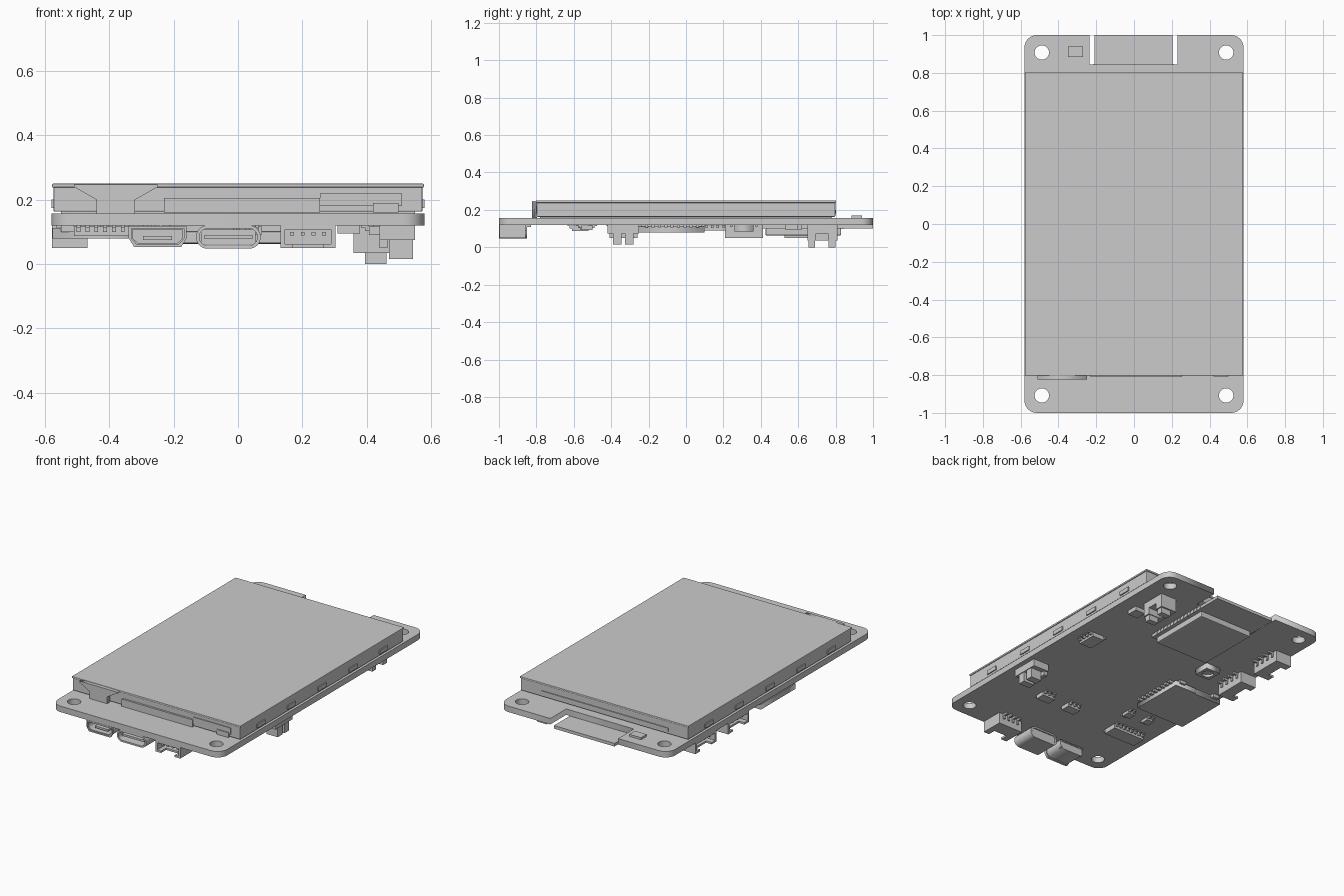
import bpy, bmesh, math
from mathutils import Matrix, Vector

if "Cube" in bpy.data.objects:
    bpy.data.objects.remove(bpy.data.objects["Cube"])


def boxes(name, items, loc=(0, 0, 0), rot=0, bevel=0):
    """One object made of several boxes (x0, x1, y0, y1, z0, z1)."""
    bm = bmesh.new()
    for x0, x1, y0, y1, z0, z1 in items:
        m = Matrix.Translation(((x0 + x1) / 2, (y0 + y1) / 2, (z0 + z1) / 2))
        m = m @ Matrix.Diagonal((x1 - x0, y1 - y0, z1 - z0, 1))
        bmesh.ops.create_cube(bm, size=1, matrix=m)
    me = bpy.data.meshes.new(name)
    bm.to_mesh(me)
    bm.free()
    ob = bpy.data.objects.new(name, me)
    ob.location = loc
    ob.rotation_euler.z = rot
    bpy.context.collection.objects.link(ob)
    if bevel:
        b = ob.modifiers.new("bevel", 'BEVEL')
        b.width, b.segments = bevel, 2
    return ob


def rounded(points, r, n=6):
    """Round the corners of a polygon; a radius of 0 keeps the corner."""
    pts = [Vector(p) for p in points]
    rs = r if isinstance(r, list) else [r] * len(pts)
    out = []
    for i, p in enumerate(pts):
        if rs[i] == 0:
            out.append(p)
            continue
        a = p + (pts[i - 1] - p).normalized() * rs[i]
        b = p + (pts[(i + 1) % len(pts)] - p).normalized() * rs[i]
        c = a + b - p
        a0 = math.atan2(*(a - c).yx)
        d = (math.atan2(*(b - c).yx) - a0 + math.pi) % (2 * math.pi) - math.pi
        for k in range(n + 1):
            t = a0 + d * k / n
            out.append(c + Vector((math.cos(t), math.sin(t))) * rs[i])
    return out


def rect(x0, x1, y0, y1):
    return [(x0, y0), (x1, y0), (x1, y1), (x0, y1)]


def circle(x, y, r, n=32):
    return [(x + r * math.cos(2 * math.pi * k / n), y + r * math.sin(2 * math.pi * k / n)) for k in range(n)]


def plate(name, loops, a, b, upright=False):
    """Filled outline with holes, from z=a to z=b (or from y=a to y=b when upright)."""
    cu = bpy.data.curves.new(name, 'CURVE')
    cu.dimensions, cu.fill_mode, cu.extrude = '2D', 'BOTH', (b - a) / 2
    for loop in loops:
        s = cu.splines.new('POLY')
        s.points.add(len(loop) - 1)
        for q, p in zip(s.points, loop):
            q.co = (p[0], p[1], 0, 1)
        s.use_cyclic_u = True
    tmp = bpy.data.objects.new(name + "_curve", cu)
    bpy.context.collection.objects.link(tmp)
    me = bpy.data.meshes.new_from_object(tmp)
    bpy.data.objects.remove(tmp)
    bm = bmesh.new()
    bm.from_mesh(me)
    bmesh.ops.remove_doubles(bm, verts=bm.verts, dist=1e-5)
    bmesh.ops.recalc_face_normals(bm, faces=bm.faces)
    bm.to_mesh(me)
    bm.free()
    ob = bpy.data.objects.new(name, me)
    mid = (a + b) / 2
    ob.location = (0, mid, 0) if upright else (0, 0, mid)
    if upright:
        ob.rotation_euler.x = math.pi / 2
    bpy.context.collection.objects.link(ob)
    return ob


BOT, TOP = 0.12, 0.157

# circuit board with back notch and mounting holes
outline = [(-.58, -1), (.58, -1), (.58, 1), (.23, 1), (.23, .845), (-.235, .845), (-.235, 1), (-.58, 1)]
holes = [circle(sx * .488, sy * .908, .038) for sx in (-1, 1) for sy in (-1, 1)]
plate("circuit_board", [rounded(outline, [.065, .065, .065, 0, 0, 0, 0, .065])] + holes, BOT, TOP)

# display stack
boxes("display_adhesive", [(-.55, .55, -.78, .78, TOP, .166)])
boxes("display_frame", [(-.574, .574, -.798, .798, .163, .24)], bevel=.004)
boxes("display_glass", [(-.578, .578, -.802, .802, .238, .25)], bevel=.003)
clips = [(s * .577 - .004, s * .577 + .004, y - .04, y + .04, .175, .2)
         for s in (-1, 1) for y in (-.6, -.3, 0, .3, .6)]
boxes("frame_clips", clips)
boxes("frame_back_lip", [(-.44, .43, .797, .803, .18, .2)])

# display ribbon and front strips
ribbon = [(-.51, .247), (-.51, .24), (-.44, .2), (-.44, .157), (-.32, .157), (-.32, .2), (-.25, .24), (-.25, .247)]
plate("display_ribbon", [ribbon], -.824, -.797, True)
boxes("ribbon_strip", [(-.23, .255, -.81, -.797, .16, .205), (.255, .51, -.803, -.797, .18, .22)])
boxes("ribbon_tab", [(.42, .5, -.808, -.797, .16, .19)])

# light sensor on the upper face
boxes("light_sensor", [(-.35, -.27, .885, .94, TOP, .17)])

# wireless module: thin board, shield can, edge pads
boxes("module_board", [(-.21, .205, .407, 1, .101, .12)])
boxes("module_shield", [(-.187, .185, .425, .83, .063, .101)], bevel=.006)
pads = [(s * .2075 - .0025 - .004, s * .2075 - .0025 + .004, .44 + k * .03, .457 + k * .03, .099, .12)
        for s in (-1, 1) for k in range(14)]
boxes("module_pads", pads)


# side-entry sockets: open shell plus a row of pins, opening towards local -y
def socket(name, loc, w, d, rot):
    h, t = w / 2, .013
    shell = [(-h, h, 0, d, BOT - t, BOT), (-h, -h + t, 0, d, .052, BOT), (h - t, h, 0, d, .052, BOT),
             (-h, h, d - .025, d, .052, BOT),
             (-h, -h * .55, 0, d, .05, .062), (h * .55, h, 0, d, .05, .062), (-h, h, d * .35, d, .05, .062)]
    boxes(name, shell, loc, rot)
    step = (w - .07) / 3
    pins = []
    for k in range(4):
        x = -1.5 * step + k * step
        pins += [(x - .006, x + .006, .02, d + .004, .088, .1), (x - .006, x + .006, d, d + .03, .108, BOT),
                 (x - .006, x + .006, d, d + .008, .088, BOT)]
    boxes(name + "_pins", pins, loc, rot)


socket("front_socket", (.218, -.998, 0), .17, .14, 0)
for i, y in enumerate((.31, .63)):
    socket(f"side_socket_{i + 1}", (-.578, y, 0), .205, .11, -math.pi / 2)

# oval charging port
plate("oval_port_shell", [rounded(rect(-.13, .07, .048, .12), .034, 8),
                          rounded(rect(-.12, .06, .058, .11), .025, 8)], -1, -.85, True)
boxes("oval_port_inside", [(-.115, .055, -.87, -.855, .06, .108), (-.105, .045, -.985, -.86, .078, .09)])

# tapered charging port with flared lip
def taper(g):
    return [(-.318 - g, .058 - g), (-.182 + g, .058 - g), (-.165 + g, .08), (-.165 + g, .114 + g),
            (-.335 - g, .114 + g), (-.335 - g, .08)]


plate("tapered_port_shell", [taper(0), taper(-.007)], -.995, -.86, True)
plate("tapered_port_lip", [taper(.005), taper(-.003)], -1, -.985, True)
boxes("tapered_port_inside", [(-.328, -.172, -.88, -.865, .064, .11), (-.295, -.205, -.98, -.87, .075, .087)])

# memory card slot with stepped opening and contacts
plate("card_slot", [[(-.577, -.25), (-.577, .09), (-.4, .09), (-.38, .1), (-.235, .1), (-.235, -.25)]], .08, .112)
boxes("card_slot_base", [(-.565, -.245, -.24, .085, .11, BOT)])
boxes("card_contacts", [(-.237, -.212, y - .008, y + .008, .105, BOT)
                        for y in [-.21 + .034 * k for k in range(9)]])
boxes("card_slot_feet", [(x - .02, x + .02, y - .012, y + .012, .1, BOT)
                         for x in (-.53, -.28) for y in (-.255, .1)])

# tall two-post connectors
boxes("rear_post_connector", [(.36, .47, .65, .81, .075, BOT), (.36, .385, .65, .81, .035, BOT),
                              (.36, .47, .65, .695, .035, BOT), (.36, .47, .76, .81, .035, BOT),
                              (.395, .462, .655, .69, 0, BOT), (.395, .462, .762, .8, 0, BOT)])
boxes("side_post_connector", [(.44, .55, -.42, -.25, .075, BOT), (.47, .545, -.39, -.345, .015, BOT),
                              (.47, .545, -.325, -.28, .015, BOT), (.44, .465, -.41, -.26, .05, BOT)])


# chips with legs along two sides
def chip(name, x, y, w, d, h, legs, along_x=True):
    boxes(name, [(x - w / 2, x + w / 2, y - d / 2, y + d / 2, BOT - h, BOT - .004)])
    n, out = legs, []
    for k in range(n):
        f = (k + .5) / n - .5
        for s in (-1, 1):
            for reach, z0, z1 in ((.012, BOT - h * .6, BOT), (.024, BOT - .007, BOT)):
                e = sorted((s * .5, s * (.5 + reach / (d if along_x else w))))
                if along_x:
                    out.append((x + f * w - .006, x + f * w + .006, y + e[0] * d, y + e[1] * d, z0, z1))
                else:
                    out.append((x + e[0] * w, x + e[1] * w, y + f * d - .006, y + f * d + .006, z0, z1))
    boxes(name + "_legs", out)


chip("serial_chip", -.4, -.565, .22, .09, .033, 8)
chip("touch_chip", .45, .155, .085, .12, .03, 4, False)
chip("regulator_1", .225, -.53, .09, .06, .028, 3)
chip("regulator_2", .03, -.535, .09, .06, .028, 3)
chip("small_chip_1", -.275, -.375, .05, .05, .022, 2)
chip("small_chip_2", -.41, -.365, .05, .05, .022, 2)

# status light and small parts
plate("status_light", [rect(-.35, -.25, .26, .36), circle(-.3, .31, .034, 24)], .085, BOT)
boxes("status_light_lens", [(-.34, -.26, .27, .35, .1, BOT)])
boxes("memory_chip", [(.42, .49, .53, .6, .095, BOT)])
boxes("amplifier_chip", [(.31, .38, .55, .62, .095, BOT)])
